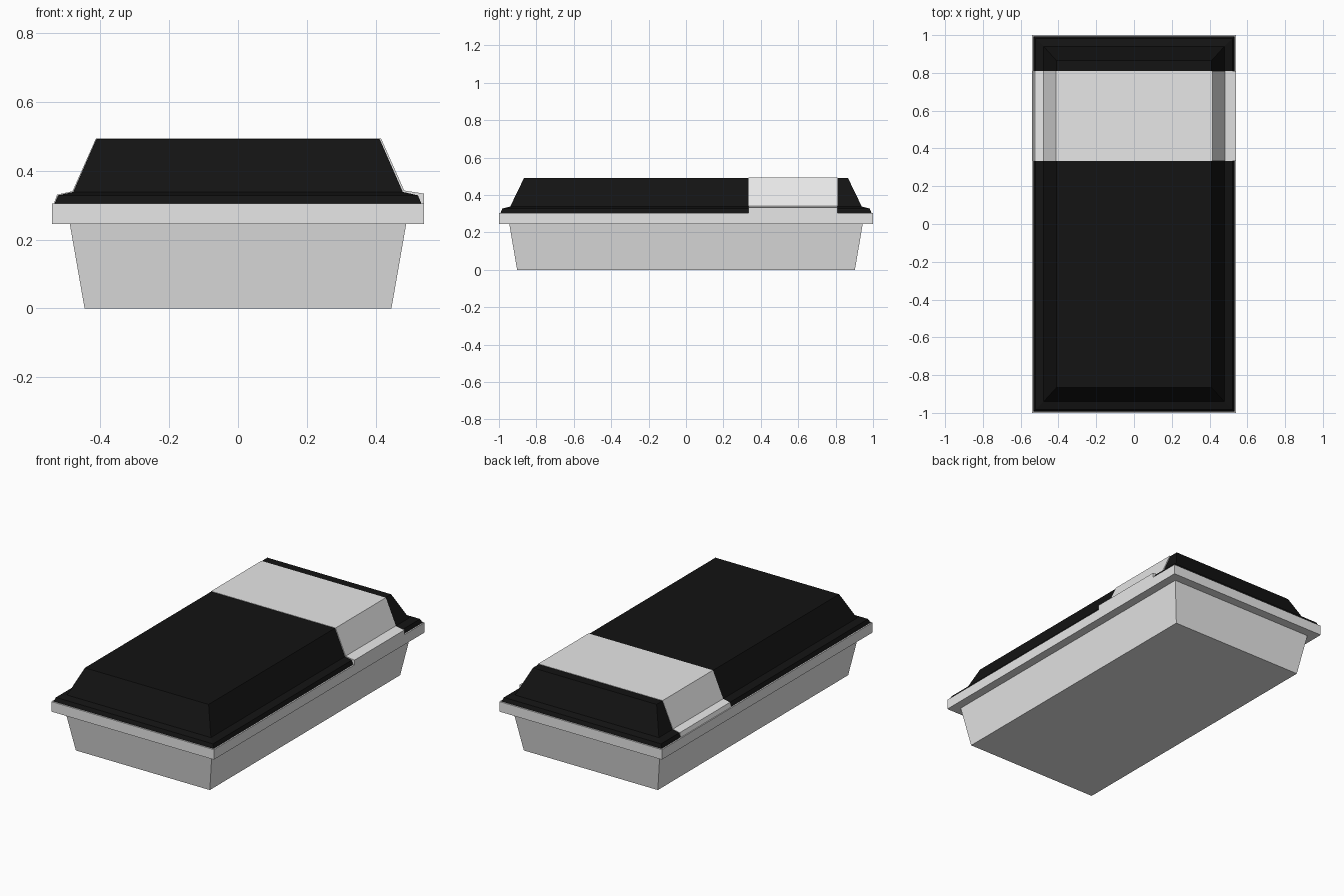
import bpy
import bmesh

default = bpy.data.objects.get("Cube")
if default:
    bpy.data.objects.remove(default, do_unlink=True)


def material(name, value):
    mat = bpy.data.materials.new(name)
    mat.use_nodes = True
    color = (value, value, value, 1)
    mat.diffuse_color = color
    mat.node_tree.nodes["Principled BSDF"].inputs["Base Color"].default_value = color
    return mat


def finish(name, bm, mat):
    bmesh.ops.recalc_face_normals(bm, faces=bm.faces)
    mesh = bpy.data.meshes.new(name)
    bm.to_mesh(mesh)
    bm.free()
    mesh.materials.append(mat)
    obj = bpy.data.objects.new(name, mesh)
    bpy.context.collection.objects.link(obj)
    return obj


def tapered_box(name, levels, mat):
    """Stack rectangles given as (half width, half length, height)."""
    bm = bmesh.new()
    rings = []
    for hx, hy, z in levels:
        corners = ((-hx, -hy), (hx, -hy), (hx, hy), (-hx, hy))
        rings.append([bm.verts.new((x, y, z)) for x, y in corners])
    for low, high in zip(rings, rings[1:]):
        for i in range(4):
            j = (i + 1) % 4
            bm.faces.new((low[i], low[j], high[j], high[i]))
    bm.faces.new(rings[0])
    bm.faces.new(rings[-1])
    return finish(name, bm, mat)


def extruded_profile(name, profile, y0, y1, mat):
    """Extrude an (x, z) outline along y."""
    bm = bmesh.new()
    face = bm.faces.new([bm.verts.new((x, y0, z)) for x, z in profile])
    grown = bmesh.ops.extrude_face_region(bm, geom=[face], use_keep_orig=True)
    moved = [v for v in grown["geom"] if isinstance(v, bmesh.types.BMVert)]
    bmesh.ops.translate(bm, verts=moved, vec=(0, y1 - y0, 0))
    return finish(name, bm, mat)


light_gray = material("light gray", 0.8)
black = material("black", 0.0065)

# Tray and its overhanging rim
tapered_box("tray", [(0.445, 0.903, 0), (0.488, 0.945, 0.246)], light_gray)
tapered_box("rim", [(0.54, 1, 0.245), (0.54, 1, 0.305)], light_gray)

# Lid with a shallow flange and sloping sides
tapered_box("lid", [(0.532, 0.992, 0.304), (0.522, 0.982, 0.328),
                    (0.478, 0.94, 0.338), (0.411, 0.866, 0.491)], black)

# Band wrapped across the lid, with a squared tab on the left edge
band = [(-0.534, 0.304), (-0.525, 0.33), (-0.48, 0.34), (-0.412, 0.493),
        (0.415, 0.493), (0.482, 0.342), (0.54, 0.333), (0.54, 0.304)]
extruded_profile("band", band, 0.333, 0.81, light_gray)
